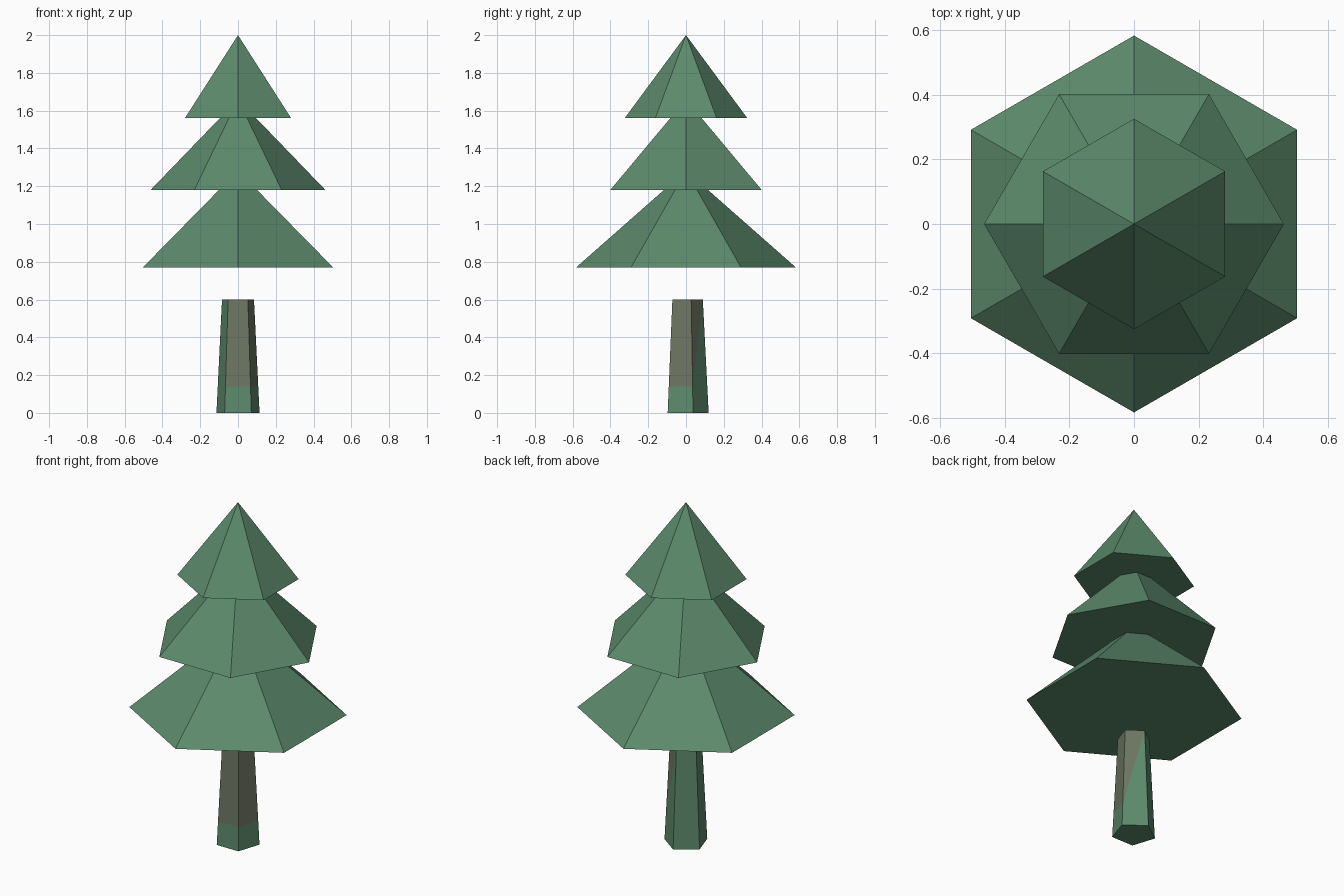
import bpy, bmesh, math

if "Cube" in bpy.data.objects:
    bpy.data.objects.remove(bpy.data.objects["Cube"])


def srgb(r, g, b):
    lin = lambda c: c / 12.92 if c <= 0.04045 else ((c + 0.055) / 1.055) ** 2.4
    return tuple(lin(v / 255) for v in (r, g, b)) + (1.0,)


def material(name, colour):
    m = bpy.data.materials.new(name)
    m.diffuse_color = colour
    m.use_nodes = True
    m.node_tree.nodes["Principled BSDF"].inputs["Base Color"].default_value = m.diffuse_color
    return m


GREEN = material("pine_green", srgb(92, 138, 107))
BARK = material("grey_brown_bark", srgb(109, 118, 98))


def finish(bm, name, mats):
    bmesh.ops.recalc_face_normals(bm, faces=bm.faces)
    mesh = bpy.data.meshes.new(name)
    bm.to_mesh(mesh)
    bm.free()
    for m in mats:
        mesh.materials.append(m)
    bpy.context.collection.objects.link(bpy.data.objects.new(name, mesh))


def ring(bm, sides, radius, z, start):
    return [bm.verts.new((radius * math.cos(start + math.tau * k / sides),
                          radius * math.sin(start + math.tau * k / sides), z))
            for k in range(sides)]


# Foliage tiers: six-sided closed cones, the middle one turned by 30 degrees
def tier(name, radius, base, tip, start):
    bm = bmesh.new()
    rim = ring(bm, 6, radius, base, math.radians(start))
    apex = bm.verts.new((0, 0, tip))
    bm.faces.new(rim)
    for k in range(6):
        bm.faces.new((rim[k], rim[(k + 1) % 6], apex))
    finish(bm, name, [GREEN])


tier("lower_foliage", 0.582, 0.77, 1.283, 30)
tier("middle_foliage", 0.463, 1.18, 1.66, 0)
tier("top_foliage", 0.325, 1.56, 2.0, 30)

# Trunk: tapered five-sided post, with bark on the front and right sides
BASE_R, TOP_R, HEIGHT, BARK_Z = 0.12, 0.089, 0.6, 0.14
bm = bmesh.new()
rows = [ring(bm, 5, BASE_R + (TOP_R - BASE_R) * z / HEIGHT, z, math.pi / 2)
        for z in (0, BARK_Z, HEIGHT)]
bm.faces.new(rows[0])
bm.faces.new(rows[2]).material_index = 1
for k in range(5):
    n = (k + 1) % 5
    bm.faces.new((rows[0][k], rows[0][n], rows[1][n], rows[1][k]))
    if k == 4:
        # Back right side: bark fills only the upper triangle
        bm.faces.new((rows[1][k], rows[2][n], rows[2][k])).material_index = 1
        bm.faces.new((rows[1][k], rows[1][n], rows[2][n]))
    else:
        side = bm.faces.new((rows[1][k], rows[1][n], rows[2][n], rows[2][k]))
        side.material_index = 1 if k in (2, 3) else 0
finish(bm, "trunk", [GREEN, BARK])
